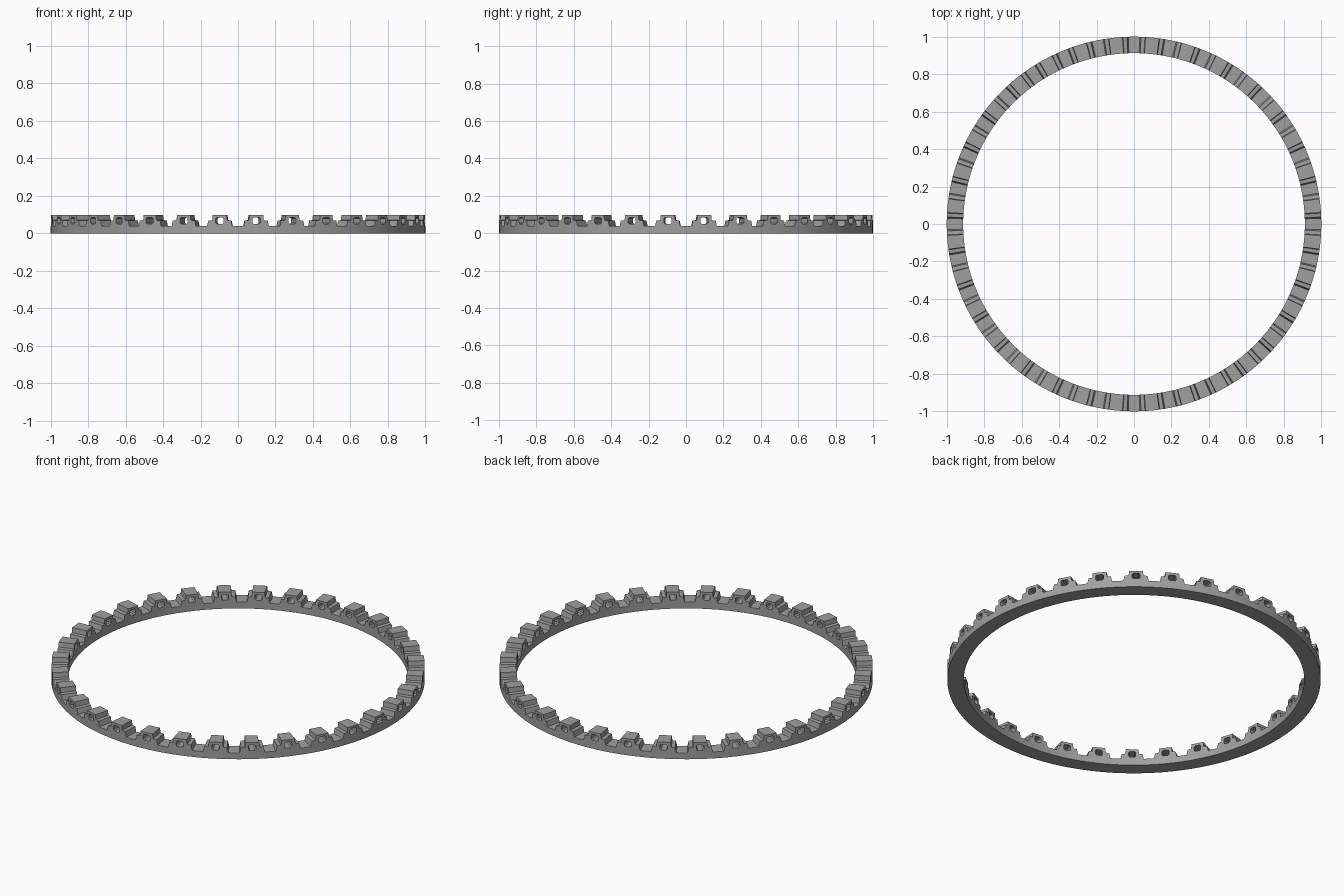
import bpy, bmesh, math

cube = bpy.data.objects.get("Cube")
if cube:
    bpy.data.objects.remove(cube)

TEETH = 32
R_OUT, R_IN = 1.0, 0.912
PITCH = math.tau / TEETH

# Half tooth outline: (angle from tooth centre, top height, hole bottom, hole top)
half = [
    (0.098, 0.038, None, None),
    (0.068, 0.038, None, None),
    (0.061, 0.068, None, None),
    (0.040, 0.070, None, None),
    (0.037, 0.098, None, None),
    (0.021, 0.098, 0.056, 0.078),
    (0.014, 0.098, 0.050, 0.084),
]
half[0] = (PITCH / 2,) + half[0][1:]
columns = [(-a, t, lo, hi) for a, t, lo, hi in half] + half[::-1]


def strip(bm, left, right, shift):
    """Add the wall between two columns, split where the hole runs through both."""
    def face(pts):
        bm.faces.new([bm.verts.new((a + shift, 0, z)) for a, z in pts])

    (a, ta, la, ha), (b, tb, lb, hb) = left, right
    if la is not None and lb is not None:
        face([(a, 0), (b, 0), (b, lb), (a, la)])
        face([(a, ha), (b, hb), (b, tb), (a, ta)])
        return
    pts = [(a, 0), (b, 0)]
    if lb is not None:
        pts += [(b, lb), (b, hb)]
    pts += [(b, tb), (a, ta)]
    if la is not None:
        pts += [(a, ha), (a, la)]
    face(pts)


# Unrolled toothed wall, starting with a valley at the front
bm = bmesh.new()
for i in range(TEETH):
    for left, right in zip(columns, columns[1:]):
        strip(bm, left, right, (i + 0.5) * PITCH)
bmesh.ops.remove_doubles(bm, verts=bm.verts, dist=0.0003)

# Thicken the wall and bend it into a ring
res = bmesh.ops.extrude_face_region(bm, geom=bm.faces[:], use_keep_orig=True)
for v in res["geom"]:
    if isinstance(v, bmesh.types.BMVert):
        v.co.y = 1
for v in bm.verts:
    r = R_IN if v.co.y > 0.5 else R_OUT
    ang = v.co.x - math.pi / 2
    v.co.x, v.co.y = r * math.cos(ang), r * math.sin(ang)
bmesh.ops.remove_doubles(bm, verts=bm.verts, dist=0.0003)

# Drop the doubled end wall where the ring closes
ends = [f for f in bm.faces
        if all(abs(v.co.x) < 0.001 and v.co.y < 0 for v in f.verts)]
bmesh.ops.delete(bm, geom=ends, context="FACES_ONLY")
bmesh.ops.recalc_face_normals(bm, faces=bm.faces)

mesh = bpy.data.meshes.new("toothed_ring")
bm.to_mesh(mesh)
bm.free()
ring = bpy.data.objects.new("toothed_ring", mesh)
bpy.context.collection.objects.link(ring)

grey = bpy.data.materials.new("plain grey")
grey.use_nodes = True
colour = (0.35, 0.35, 0.35, 1)
grey.diffuse_color = colour
grey.node_tree.nodes["Principled BSDF"].inputs["Base Color"].default_value = colour
mesh.materials.append(grey)

bpy.context.view_layer.objects.active = ring
ring.select_set(True)
bpy.ops.object.shade_smooth_by_angle(angle=math.radians(20))
